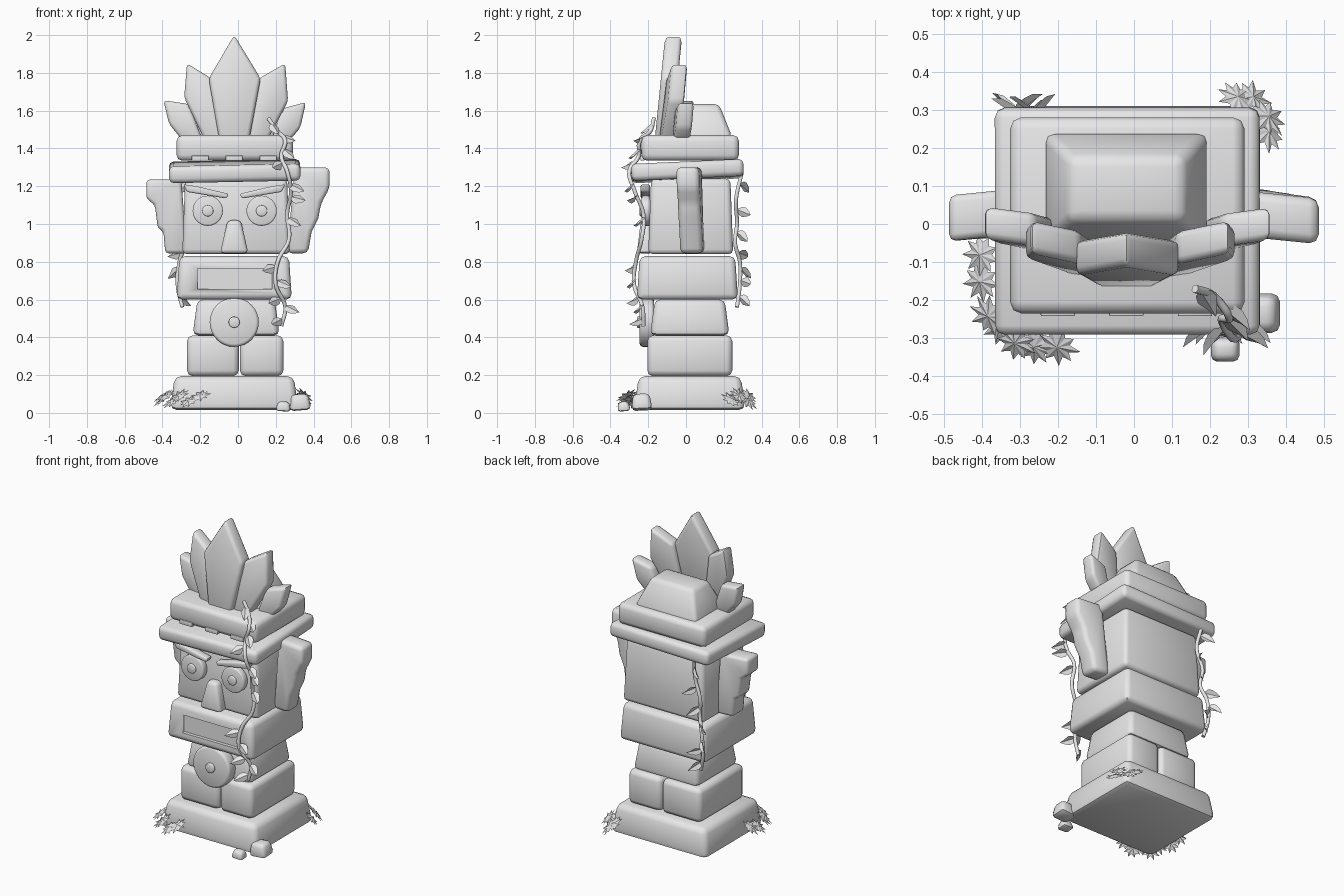
import bpy, bmesh, math, random
from mathutils import Vector, Matrix, Euler

random.seed(4)
cube = bpy.data.objects.get("Cube")
if cube:
    bpy.data.objects.remove(cube, do_unlink=True)

stone = bpy.data.materials.new("grey_stone")
stone.use_nodes = True
grey = (0.8, 0.8, 0.8, 1)
stone.diffuse_color = grey
stone.node_tree.nodes["Principled BSDF"].inputs["Base Color"].default_value = grey


def finish(name, bm, bevel=0.0, smooth=True):
    """Bevel the mesh, link it as an object and shade it."""
    bmesh.ops.recalc_face_normals(bm, faces=bm.faces)
    if bevel:
        edges = [e for e in bm.edges if e.calc_face_angle(0) > 0.3]
        bmesh.ops.bevel(bm, geom=edges, offset=bevel, segments=2,
                        profile=0.5, affect='EDGES', clamp_overlap=True)
    mesh = bpy.data.meshes.new(name)
    bm.to_mesh(mesh)
    bm.free()
    obj = bpy.data.objects.new(name, mesh)
    bpy.context.collection.objects.link(obj)
    mesh.materials.append(stone)
    if smooth:
        bpy.ops.object.select_all(action='DESELECT')
        obj.select_set(True)
        bpy.context.view_layer.objects.active = obj
        bpy.ops.object.shade_smooth_by_angle(angle=math.radians(50))
    return obj


def block(name, xs, ys, zs, inset=0.0, bevel=0.03, tilt=(0, 0)):
    """Box whose top is drawn in (or out) on every side by inset."""
    bm = bmesh.new()
    bmesh.ops.create_cube(bm, size=1)
    size = Vector((xs[1] - xs[0], ys[1] - ys[0], zs[1] - zs[0]))
    for v in bm.verts:
        top = v.co.z > 0
        v.co = v.co * size
        if top:
            v.co.x -= math.copysign(inset, v.co.x)
            v.co.y -= math.copysign(inset, v.co.y)
    centre = Vector((sum(xs), sum(ys), sum(zs))) / 2
    turn = Euler((tilt[0], tilt[1], 0)).to_matrix().to_4x4()
    bm.transform(Matrix.Translation(centre) @ turn)
    return finish(name, bm, bevel)


def slab(name, outline, y, depth, bevel=0.02, lean=0.0, yaw=0.0):
    """Front-facing outline extruded in y, leaned back and turned about its base."""
    bm = bmesh.new()
    face = bm.faces.new([bm.verts.new((x, -depth / 2, z)) for x, z in outline])
    new = bmesh.ops.extrude_face_region(bm, geom=[face])["geom"]
    bmesh.ops.translate(bm, vec=(0, depth, 0),
                        verts=[g for g in new if isinstance(g, bmesh.types.BMVert)])
    mid = sum(p[0] for p in outline) / len(outline)
    low = min(p[1] for p in outline)
    for v in bm.verts:
        v.co.y += y + (v.co.z - low) * lean + (v.co.x - mid) * yaw
    return finish(name, bm, bevel)


def disc(name, x, z, radius, y_front, y_back, bevel=0.008, sides=32):
    bm = bmesh.new()
    bmesh.ops.create_cone(bm, cap_ends=True, segments=sides, radius1=radius,
                          radius2=radius, depth=y_back - y_front)
    bm.transform(Matrix.Translation((x, (y_front + y_back) / 2, z))
                 @ Matrix.Rotation(math.pi / 2, 4, 'X'))
    return finish(name, bm, bevel)


# Stacked body blocks
block("base", (-.36, .32), (-.275, .315), (.015, .195), .025, .035)
block("right_leg", (-.27, .004), (-.205, .245), (.195, .41))
block("left_leg", (.01, .24), (-.205, .245), (.195, .41))
block("belly", (-.24, .22), (-.19, .23), (.41, .6), -.025)
jaw = block("jaw", (-.325, .285), (-.26, .275), (.6, .83), .015)
block("head", (-.295, .275), (-.2, .25), (.84, 1.24), -.015, .025)
block("hat_brim", (-.365, .33), (-.29, .305), (1.235, 1.325), 0, .025, (.045, -.02))
block("hat_band", (-.325, .29), (-.235, .28), (1.335, 1.47), 0, .03)
block("hat_crown", (-.24, .2), (-.06, .245), (1.46, 1.635), .07, .025)

# Recessed mouth
cutter = block("mouth_cutter", (-.215, .18), (-.3, -.235), (.655, .765), 0, 0)
cut = jaw.modifiers.new("mouth", 'BOOLEAN')
cut.object = cutter
cut.solver = 'EXACT'
bpy.context.view_layer.objects.active = jaw
bpy.ops.object.modifier_apply(modifier=cut.name)
bpy.data.objects.remove(cutter, do_unlink=True)

# Face
for side, x in (("right", -.16), ("left", .125)):
    disc(side + "_eye", x, 1.07, .08, -.235, -.19)
    disc(side + "_pupil", x, 1.07, .03, -.245, -.22, .005, 16)
slab("right_brow", [(-.29, 1.21), (-.27, 1.17), (-.06, 1.135), (-.05, 1.16), (-.22, 1.2)],
     -.215, .05, .008)
slab("left_brow", [(.01, 1.16), (.02, 1.135), (.23, 1.17), (.25, 1.21), (.18, 1.2)],
     -.215, .05, .008)
slab("nose", [(-.095, .845), (.055, .845), (.015, 1.02), (-.055, 1.02)],
     -.215, .09, .02, .12)

# Belly medallion and hat studs
disc("medallion", -.02, .48, .13, -.245, -.17, .015)
disc("medallion_boss", -.02, .48, .03, -.26, -.23, .005, 16)
for i in range(3):
    x = -.2 + i * .18
    block("hat_stud", (x - .045, x + .045), (-.242, -.22), (1.335, 1.362), 0, .003)

# Feather fan
slab("middle_feather", [(-.1, 1.45), (.06, 1.45), (.12, 1.77), (-.02, 2), (-.155, 1.77)],
     -.12, .09, .02, .1)
slab("right_inner_feather", [(-.18, 1.45), (-.08, 1.45), (-.14, 1.77), (-.27, 1.85),
     (-.285, 1.67)], -.085, .085, .018, .1, -.15)
slab("left_inner_feather", [(.06, 1.45), (.16, 1.45), (.265, 1.65), (.25, 1.85),
     (.11, 1.77)], -.085, .085, .018, .1, .15)
slab("right_outer_feather", [(-.3, 1.45), (-.19, 1.45), (-.26, 1.635), (-.395, 1.655),
     (-.365, 1.53)], -.02, .085, .018, .06, -.12)
slab("left_outer_feather", [(.18, 1.45), (.28, 1.45), (.33, 1.51), (.36, 1.645),
     (.23, 1.61)], -.02, .085, .018, .06, .12)

# Stepped ears
slab("right_ear", [(-.485, 1.235), (-.3, 1.235), (-.27, .845), (-.385, .845),
     (-.395, .96), (-.425, .98), (-.44, 1.1), (-.485, 1.135)], .02, .12, .025, .01, .1)
slab("left_ear", [(.485, 1.3), (.3, 1.3), (.26, .845), (.37, .845), (.39, .96),
     (.425, 1.03), (.44, 1.11), (.485, 1.19)], .025, .12, .025, -.02, -.1)


def leaf(name, base, direction, length=.1):
    """Pointed leaf folded along its middle rib."""
    along = Vector(direction).normalized()
    side = along.cross(Vector((.3, -1, .4))).normalized()
    fold = along.cross(side) * length * .12
    bm = bmesh.new()
    rib = [bm.verts.new(Vector(base) + along * length * t) for t in (0, .4, 1)]
    for s in (-1, 1):
        wing = [bm.verts.new(Vector(base) + along * length * t + side * s * length * w + fold)
                for t, w in ((.2, .22), (.45, .27), (.75, .14))]
        bm.faces.new((rib[0], *wing, rib[2], rib[1]))
    finish(name, bm, smooth=False)


def vine(name, path, outward, leaf_steps):
    """Round stem along the path with leaves to alternate sides."""
    curve = bpy.data.curves.new(name, 'CURVE')
    curve.dimensions = '3D'
    curve.bevel_depth = .011
    curve.bevel_resolution = 2
    curve.resolution_u = 6
    curve.use_fill_caps = True
    spline = curve.splines.new('BEZIER')
    spline.bezier_points.add(len(path) - 1)
    for point, co in zip(spline.bezier_points, path):
        point.co = co
        point.handle_left_type = point.handle_right_type = 'AUTO'
    curve.materials.append(stone)
    bpy.context.collection.objects.link(bpy.data.objects.new(name, curve))
    for i, (step, sideways) in enumerate(leaf_steps):
        k = min(int(step), len(path) - 2)
        start = Vector(path[k]).lerp(Vector(path[k + 1]), step - k)
        leaf(name + "_leaf", start, (sideways, outward * .5, -.45 + .25 * (i % 2)))


vine("front_vine", [(.16, -.17, 1.56), (.21, -.19, 1.49), (.25, -.245, 1.44),
     (.23, -.25, 1.36), (.26, -.3, 1.28), (.28, -.27, 1.17), (.26, -.225, 1.05),
     (.27, -.235, .92), (.21, -.265, .8), (.2, -.275, .68), (.25, -.23, .56),
     (.23, -.225, .46)], -1,
     [(.3, .3), (1.5, .6), (2.5, .5), (3.4, -.4), (4.6, .9), (5.2, .8), (6.1, .7),
      (8.2, -.7), (8.8, 1), (9.6, -.5), (9.9, .9), (10.6, -.4)])
vine("back_vine", [(-.26, .29, 1.25), (-.25, .265, 1.13), (-.29, .27, 1), (-.28, .26, .9),
     (-.31, .285, .8), (-.32, .285, .68), (-.295, .27, .56)], 1,
     [(.3, -.7), (1.4, .4), (2.4, .5), (3.5, -.7), (4.3, -.5), (4.8, .7), (5.5, .5)])


# Jagged ground leaves
def ground_leaf(x, y, z, radius, facing):
    bm = bmesh.new()
    hub = bm.verts.new((0, 0, radius * .15))
    spikes = 9
    ring = []
    for i in range(spikes * 2):
        a = math.pi * i / spikes
        r = radius * (random.uniform(.85, 1.1) if i % 2 else .58)
        ring.append(bm.verts.new((r * math.cos(a), r * math.sin(a), 0)))
    for i, v in enumerate(ring):
        bm.faces.new((hub, v, ring[(i + 1) % len(ring)]))
    turn = Vector(facing).to_track_quat('Z', 'Y').to_matrix().to_4x4()
    bm.transform(Matrix.Translation((x, y, z)) @ turn)
    finish("ground_leaf", bm, smooth=False)


for x, y, z in ((-.4, -.08, .09), (-.4, -.15, .07), (-.38, -.24, .09), (-.35, -.27, .06),
                (-.31, -.31, .09), (-.26, -.32, .06), (-.2, -.32, .09)):
    ground_leaf(x, y, z, .058, (x * .8, y * .8, .45))
for x, y, z in ((.27, .33, .09), (.31, .33, .06), (.35, .28, .09), (.35, .24, .07)):
    ground_leaf(x, y, z, .058, (x, y, .4))

# Loose stones
block("large_stone", (.27, .385), (-.29, -.18), (.015, .1), .012, .022, (.05, -.08))
block("small_stone", (.2, .28), (-.365, -.295), (.01, .06), .01, .015, (.08, .05))
